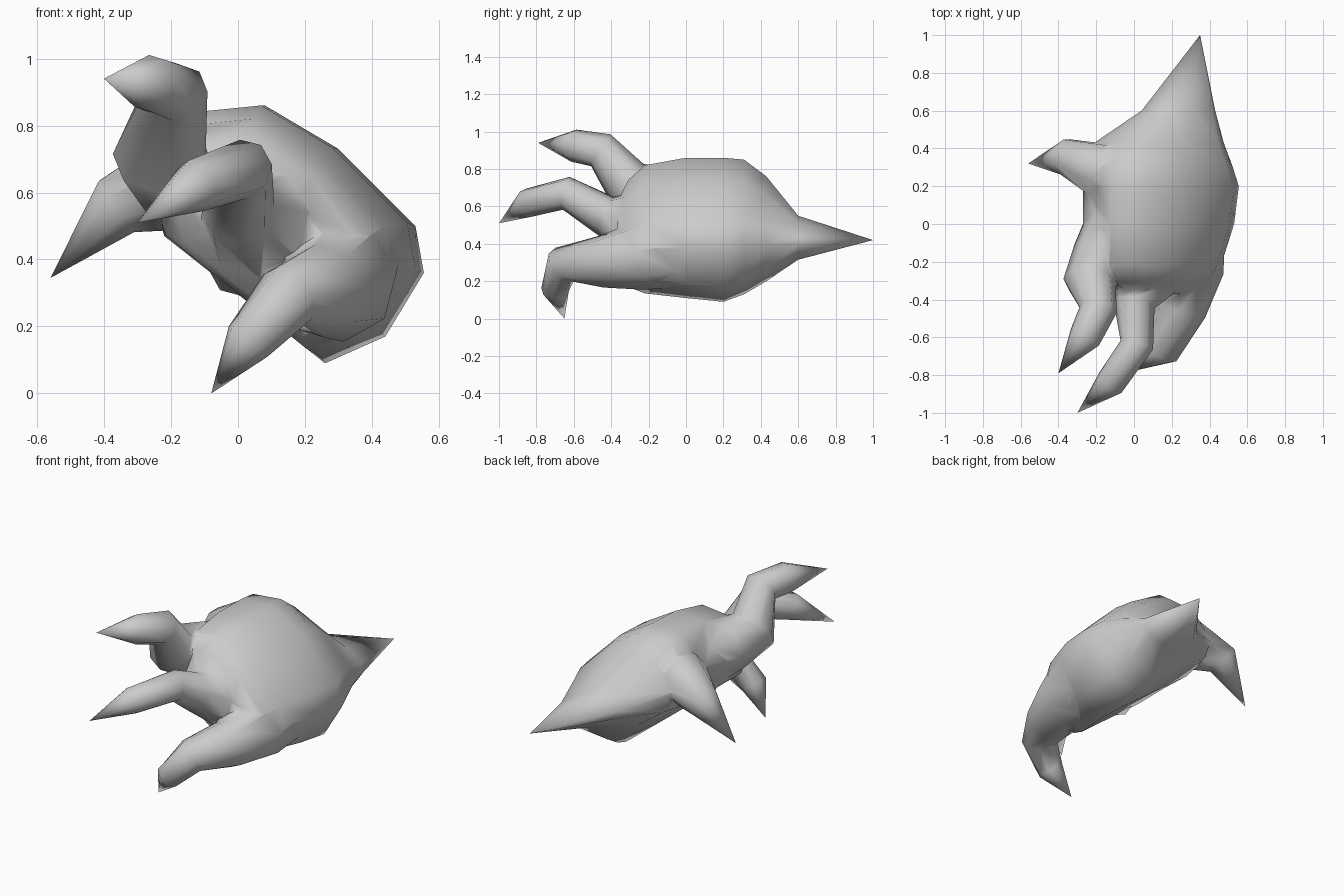
import bpy, bmesh, math
from mathutils import Vector

if "Cube" in bpy.data.objects:
    bpy.data.objects.remove(bpy.data.objects["Cube"])


def skin(name, rings, tip):
    """Loft closed rings of points, cap the first one, end in a point."""
    bm = bmesh.new()
    loops = [[bm.verts.new(p) for p in r] for r in rings]
    n = len(loops[0])
    bm.faces.new(loops[0])
    for a, b in zip(loops, loops[1:]):
        for i in range(n):
            j = (i + 1) % n
            bm.faces.new((a[i], a[j], b[j], b[i]))
    t = bm.verts.new(tip)
    for i in range(n):
        bm.faces.new((loops[-1][i], loops[-1][(i + 1) % n], t))
    bmesh.ops.recalc_face_normals(bm, faces=bm.faces)
    me = bpy.data.meshes.new(name)
    bm.to_mesh(me)
    bm.free()
    ob = bpy.data.objects.new(name, me)
    bpy.context.collection.objects.link(ob)
    return ob


def claw(name, path, tip, sides=8):
    """Bent tapering finger; path holds (x, y, z, radius)."""
    pts = [Vector(p[:3]) for p in path] + [Vector(tip)]
    side = Vector((0.8, 0, -0.6))
    rings = []
    for i, p in enumerate(path):
        ahead = (pts[i + 1] - pts[i]).normalized()
        back = (pts[i] - pts[i - 1]).normalized() if i else ahead
        t = (ahead + back).normalized()
        side = (side - t * side.dot(t)).normalized()
        up = t.cross(side)
        rings.append([pts[i] + p[3] * (math.cos(a) * side + math.sin(a) * up)
                      for a in (2 * math.pi * k / sides for k in range(sides))])
    return skin(name, rings, tip)


# Palm: one tilted cross-section (x, z), fitted to a box at each station along y
section = [(0.26, 0.09), (0.44, 0.17), (0.555, 0.36), (0.53, 0.5), (0.3, 0.73),
           (0.08, 0.86), (-0.12, 0.84), (-0.27, 0.64), (-0.22, 0.47), (0.02, 0.28)]
# y, x min, x max, z min, z max
stations = [(-0.37, -0.06, 0.27, 0.30, 0.62),
            (-0.31, -0.20, 0.41, 0.17, 0.74),
            (-0.22, -0.26, 0.46, 0.135, 0.82),
            (0.0, -0.27, 0.53, 0.11, 0.86),
            (0.20, -0.27, 0.555, 0.09, 0.86),
            (0.31, -0.26, 0.52, 0.13, 0.85),
            (0.43, -0.21, 0.475, 0.20, 0.76),
            (0.60, 0.04, 0.43, 0.315, 0.55)]
rings = []
for y, x0, x1, z0, z1 in stations:
    rings.append([(x0 + (x + 0.27) / 0.825 * (x1 - x0), y,
                   z0 + (z - 0.09) / 0.77 * (z1 - z0)) for x, z in section])
palm = skin("clawed_hand", rings, (0.35, 1.0, 0.42))

# Fingers and thumb, roots flaring inside the palm
fingers = [
    claw("upper_finger", [(-0.06, 0.02, 0.61, 0.19), (-0.17, -0.17, 0.66, 0.16),
                          (-0.235, -0.31, 0.715, 0.14),
                          (-0.19, -0.455, 0.90, 0.10), (-0.26, -0.60, 0.925, 0.087)],
         (-0.40, -0.79, 0.94)),
    claw("middle_finger", [(0.09, -0.16, 0.50, 0.24), (0.05, -0.32, 0.515, 0.17),
                           (0.0, -0.43, 0.55, 0.11),
                           (0.015, -0.64, 0.67, 0.09), (-0.125, -0.84, 0.62, 0.08)],
         (-0.30, -1.0, 0.51)),
    claw("lower_finger", [(0.27, 0.02, 0.39, 0.22), (0.29, -0.25, 0.335, 0.185),
                          (0.245, -0.45, 0.305, 0.14),
                          (0.15, -0.66, 0.29, 0.10), (0.03, -0.70, 0.155, 0.075)],
         (-0.08, -0.65, 0.0)),
    claw("thumb", [(0.02, 0.22, 0.60, 0.16), (-0.19, 0.29, 0.63, 0.15),
                   (-0.36, 0.355, 0.56, 0.10)], (-0.56, 0.32, 0.345))]

# Fuse everything into one skin so no inner surfaces remain
bpy.context.view_layer.objects.active = palm
for f in fingers:
    m = palm.modifiers.new("join", 'BOOLEAN')
    m.operation = 'UNION'
    m.solver = 'EXACT'
    m.object = f
    bpy.ops.object.modifier_apply(modifier=m.name)
    bpy.data.objects.remove(f)
palm.select_set(True)
bpy.ops.object.shade_smooth_by_angle(angle=math.radians(70))
